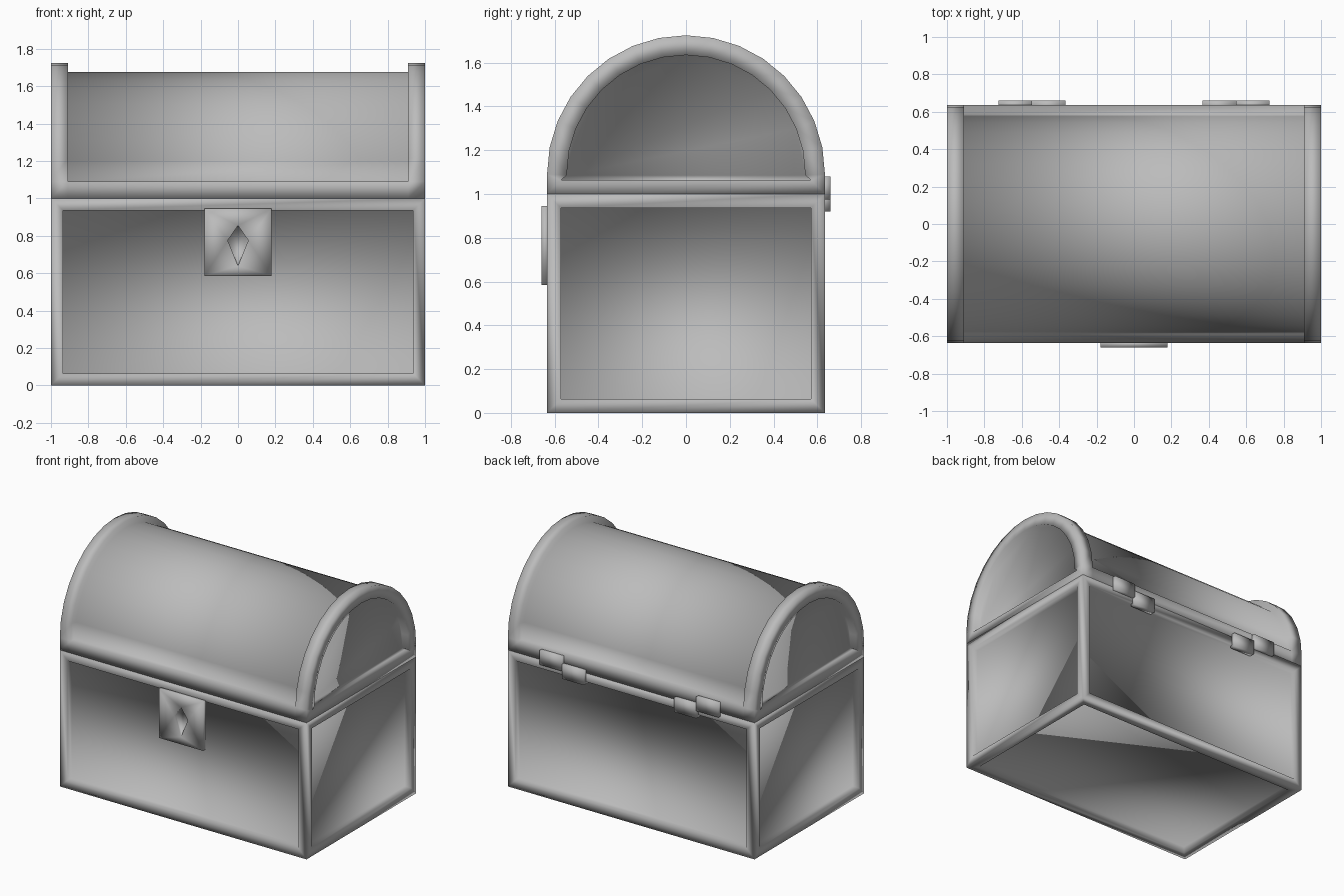
import bpy, bmesh, math
from mathutils import Vector

if "Cube" in bpy.data.objects:
    bpy.data.objects.remove(bpy.data.objects["Cube"])

HX, HY = 1.0, 0.635        # half length and half depth of the chest
FRAME, SINK = 0.09, 0.048  # frame width and panel recess
SEAM, SPRING = 1.0, 1.09   # lid seam height and start of the arch
SEGS = 16

grey = bpy.data.materials.new("grey")
grey.diffuse_color = (0.5, 0.5, 0.5, 1)
grey.use_nodes = True
grey.node_tree.nodes["Principled BSDF"].inputs["Base Color"].default_value = grey.diffuse_color


def finish(bm, name):
    bmesh.ops.recalc_face_normals(bm, faces=bm.faces[:])
    mesh = bpy.data.meshes.new(name)
    bm.to_mesh(mesh)
    bm.free()
    mesh.materials.append(grey)
    for p in mesh.polygons:
        p.use_smooth = True
    ob = bpy.data.objects.new(name, mesh)
    bpy.context.collection.objects.link(ob)
    return ob


def box(bm, lo, hi):
    lo, hi = Vector(lo), Vector(hi)
    made = bmesh.ops.create_cube(bm, size=1)["verts"]
    for v in made:
        v.co = (lo + hi) / 2 + Vector(a * b for a, b in zip(v.co, hi - lo))


def sink(bm, faces, move):
    """Extrude faces and move the new vertices to form a recess."""
    new = bmesh.ops.extrude_face_region(bm, geom=faces)["geom"]
    for v in [g for g in new if isinstance(g, bmesh.types.BMVert)]:
        v.co = move(v.co)
    bmesh.ops.delete(bm, geom=[f for f in faces if f.is_valid], context='FACES')


# Body: box with a recessed panel on every side but the top
bm = bmesh.new()
box(bm, (-HX, -HY, 0), (HX, HY, SEAM))
bm.normal_update()
panels = [f for f in bm.faces if f.normal.z < 0.5]
bmesh.ops.inset_individual(bm, faces=panels, thickness=FRAME)
bm.normal_update()
for f in panels:
    n = f.normal.copy()
    sink(bm, [f], lambda co, n=n: co - n * SINK)
finish(bm, "body")

# Lid: arched section swept along x, with recessed barrel and end panels
bm = bmesh.new()
section = [(-HY, SEAM)]
for i in range(SEGS + 1):
    a = math.pi * (1 - i / SEGS)
    section.append((HY * math.cos(a), SPRING + HY * math.sin(a)))
section.append((HY, SEAM))
rings = [[bm.verts.new((x, y, z)) for y, z in section]
         for x in (-HX, FRAME - HX, HX - FRAME, HX)]
barrel = []
count = len(section)
for k in range(3):
    for i in range(count):
        j = (i + 1) % count
        f = bm.faces.new((rings[k][i], rings[k][j], rings[k + 1][j], rings[k + 1][i]))
        if k == 1 and 0 < i < count - 2:
            barrel.append(f)
ends = [bm.faces.new(rings[0]), bm.faces.new(rings[3])]
bmesh.ops.recalc_face_normals(bm, faces=bm.faces[:])
bmesh.ops.inset_individual(bm, faces=ends, thickness=FRAME)
bmesh.ops.remove_doubles(bm, verts=bm.verts[:], dist=0.002)
bm.normal_update()
ends = [f for f in bm.faces if len(f.verts) > 8]
for f in ends:
    s = math.copysign(SINK, f.calc_center_median().x)
    sink(bm, [f], lambda co, s=s: co - Vector((s, 0, 0)))
k = (HY - SINK) / HY
sink(bm, [f for f in barrel if f.is_valid],
     lambda co: Vector((co.x, co.y * k, SPRING + (co.z - SPRING) * k)))
finish(bm, "lid")

# Latch plate with a kite-shaped keyhole
bm = bmesh.new()
y0, y1 = -HY + 0.01, -0.66
outline = [(-0.18, 0.945), (0.18, 0.945), (0.18, 0.585), (-0.18, 0.585)]
kite = [(0, 0.855), (0.055, 0.775), (0, 0.64), (-0.055, 0.775)]
back, front, rim, floor = ([bm.verts.new((x, y, z)) for x, z in pts] for pts, y in
                           ((outline, y0), (outline, y1), (kite, y1), (kite, y1 + 0.02)))
for i in range(4):
    j = (i + 1) % 4
    bm.faces.new((back[i], back[j], front[j], front[i]))
    bm.faces.new((front[i], front[j], rim[i]))
    bm.faces.new((front[j], rim[j], rim[i]))
    bm.faces.new((rim[i], rim[j], floor[j], floor[i]))
bm.faces.new(back)
bm.faces.new(floor)
finish(bm, "latch")

# Hinges: a high outer plate and a low inner plate on each side
for side, label in ((-1, "left"), (1, "right")):
    bm = bmesh.new()
    for a, b, z in ((0.545, 0.725, 0.975), (0.365, 0.545, 0.92)):
        xs = sorted((side * a, side * b))
        box(bm, (xs[0], HY - 0.02, z), (xs[1], 0.66, z + 0.105))
    finish(bm, "hinge_" + label)
